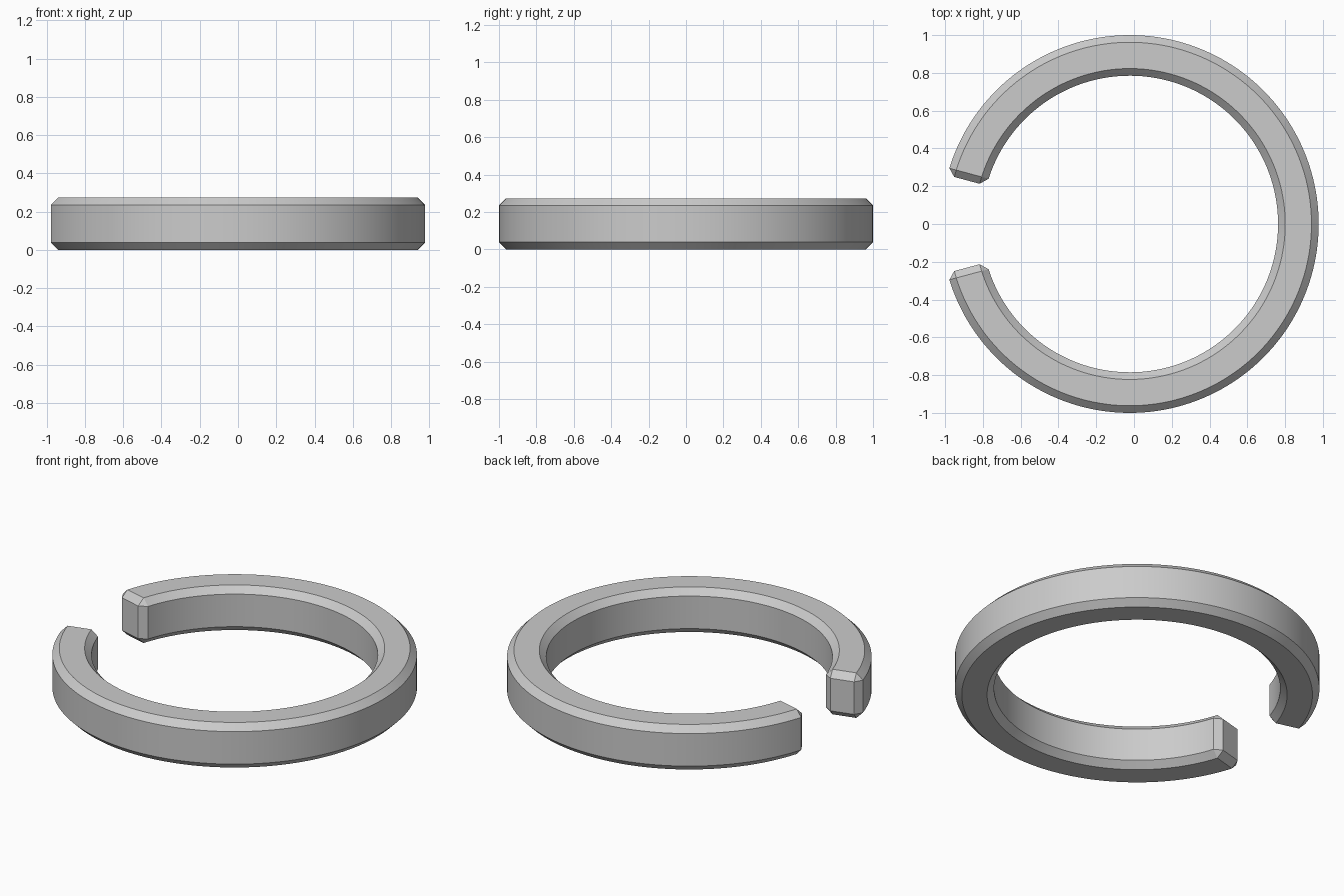
import bpy
import bmesh
import math

if "Cube" in bpy.data.objects:
    bpy.data.objects.remove(bpy.data.objects["Cube"], do_unlink=True)

OUTER, INNER, HEIGHT, CHAMFER = 1.0, 0.785, 0.273, 0.038
HALF_GAP = math.radians(15)
STEPS = 160
# Shift that centres the open ring on x = 0
END = HALF_GAP + math.asin(CHAMFER / OUTER)
SHIFT = -(1 - math.cos(END)) / 2

# Chamfered cross-section as (radius, height); each corner gives two points
section, cap = [], []
for r, dr, z, dz in ((INNER, 1, 0, 1), (OUTER, -1, 0, 1),
                     (OUTER, -1, HEIGHT, -1), (INNER, 1, HEIGHT, -1)):
    on_flat, on_wall = (r + dr * CHAMFER, z), (r, z + dz * CHAMFER)
    first_wall = (dr == dz)
    section += [on_wall, on_flat] if first_wall else [on_flat, on_wall]
    cap.append((r + dr * CHAMFER, z + dz * CHAMFER))

bm = bmesh.new()


def add_point(r, z, angle):
    """Angle is measured from the middle of the gap at -x."""
    return bm.verts.new((SHIFT - r * math.cos(angle), r * math.sin(angle), z))


# Swept body, with both end stations parallel to the end faces
stations = []
for i in range(STEPS + 1):
    ring = []
    for r, z in section:
        start = HALF_GAP + math.asin(CHAMFER / r)
        ring.append(add_point(r, z, start + (2 * math.pi - 2 * start) * i / STEPS))
    stations.append(ring)
for a, b in zip(stations, stations[1:]):
    for k in range(8):
        n = (k + 1) % 8
        bm.faces.new((a[k], a[n], b[n], b[k]))

# Chamfered end caps with triangular corners
for ring, angle in ((stations[0], HALF_GAP), (stations[-1], 2 * math.pi - HALF_GAP)):
    tip = [add_point(r, z, angle) for r, z in cap]
    bm.faces.new(tip)
    for k in range(4):
        n = (k + 1) % 4
        bm.faces.new((ring[2 * k], ring[2 * k + 1], tip[k]))
        bm.faces.new((ring[2 * k + 1], ring[2 * n], tip[n], tip[k]))

bmesh.ops.recalc_face_normals(bm, faces=bm.faces)
mesh = bpy.data.meshes.new("open_ring")
bm.to_mesh(mesh)
bm.free()
ring_obj = bpy.data.objects.new("open_ring", mesh)
bpy.context.collection.objects.link(ring_obj)

# Plain grey finish
grey = bpy.data.materials.new("light_grey")
grey.use_nodes = True
colour = (0.6, 0.6, 0.6, 1)
grey.diffuse_color = colour
grey.node_tree.nodes["Principled BSDF"].inputs["Base Color"].default_value = colour
mesh.materials.append(grey)

bpy.ops.object.select_all(action="DESELECT")
ring_obj.select_set(True)
bpy.context.view_layer.objects.active = ring_obj
bpy.ops.object.shade_smooth_by_angle(angle=math.radians(25))
